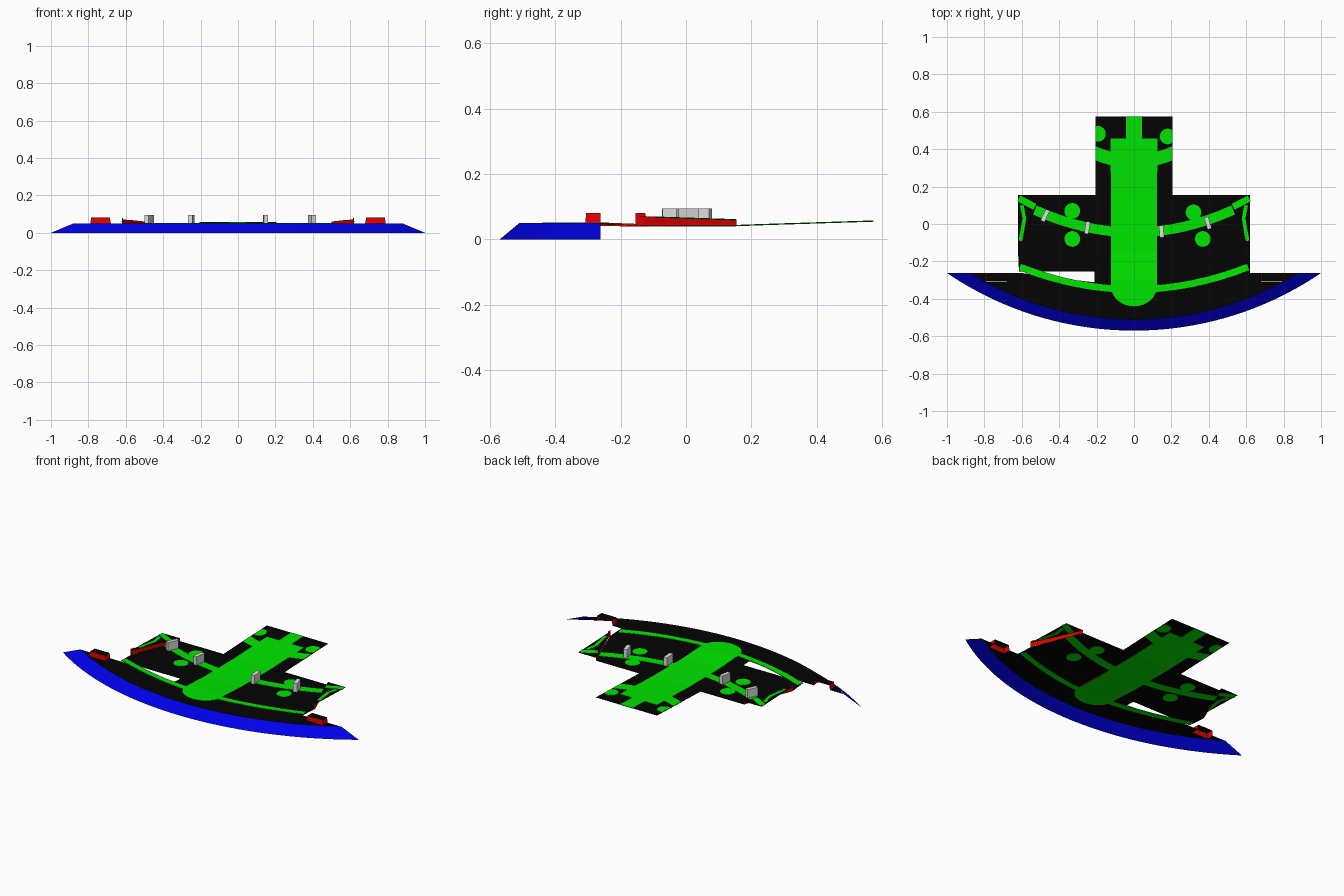
import bpy, bmesh, math
from mathutils import Vector

cube = bpy.data.objects.get("Cube")
if cube:
    bpy.data.objects.remove(cube)


def material(name, rgb):
    m = bpy.data.materials.new(name)
    m.use_nodes = True
    m.diffuse_color = (*rgb, 1)
    bsdf = next(n for n in m.node_tree.nodes if n.type == 'BSDF_PRINCIPLED')
    bsdf.inputs["Base Color"].default_value = (*rgb, 1)
    return m


BLACK = material("black", (.001, .001, .001))
GREEN = material("green", (0, .83, 0))
BLUE = material("blue", (0, 0, .8))
RED = material("red", (.75, 0, 0))
GREY = material("light grey", (.75, .75, .75))

HEIGHTS = [(-.3, .05), (-.15, .042), (.15, .042), (.23, .045), (.575, .056)]


def deck_z(y):
    """Height of the main deck along its length."""
    if y <= HEIGHTS[0][0]:
        return HEIGHTS[0][1]
    for (y0, z0), (y1, z1) in zip(HEIGHTS, HEIGHTS[1:]):
        if y <= y1:
            return z0 + (z1 - z0) * (y - y0) / (y1 - y0)
    return HEIGHTS[-1][1]


def pod_z(y):
    """Height of the raised side pods."""
    return .07 - .01 * (y + .15) / .3


def finish(bm, name, mat, thick=0):
    me = bpy.data.meshes.new(name)
    bm.to_mesh(me)
    bm.free()
    me.materials.append(mat)
    ob = bpy.data.objects.new(name, me)
    bpy.context.collection.objects.link(ob)
    if thick:
        mod = ob.modifiers.new("thickness", 'SOLIDIFY')
        mod.thickness, mod.offset = thick, 0
    return ob


def plate(name, outline, mat, height=deck_z, thick=.004):
    """Thin plate with a flat outline, draped on a height profile."""
    bm = bmesh.new()
    bm.faces.new([bm.verts.new((x, y, 0)) for x, y in outline])
    bm.normal_update()
    bmesh.ops.triangulate(bm, faces=bm.faces[:])
    for y, _ in HEIGHTS[:-1]:
        bmesh.ops.bisect_plane(bm, geom=bm.verts[:] + bm.edges[:] + bm.faces[:],
                               plane_co=(0, y, 0), plane_no=(0, 1, 0))
    bm.normal_update()
    bmesh.ops.reverse_faces(bm, faces=[f for f in bm.faces if f.normal.z < 0])
    for v in bm.verts:
        v.co.z = height(v.co.y)
    return finish(bm, name, mat, thick)


def band(name, path, width, height=deck_z):
    """Green stripe of constant width along a path."""
    pts = [Vector(p) for p in path]
    left, right = [], []
    for i, p in enumerate(pts):
        d = (pts[min(i + 1, len(pts) - 1)] - pts[max(i - 1, 0)]).normalized()
        n = Vector((-d.y, d.x)) * width / 2
        left.append(p + n)
        right.append(p - n)
    return plate(name, left + right[::-1], GREEN, height)


def curve(half, y_end, y_mid, n=16):
    """Shallow bow from -half to half."""
    return [(half * t, y_mid + (y_end - y_mid) * t * t)
            for t in (2 * i / n - 1 for i in range(n + 1))]


def arc(half, y_end, y_mid, n=64):
    sag = y_end - y_mid
    r = (half * half + sag * sag) / (2 * sag)
    a = math.asin(half / r)
    return [(r * math.sin(a * t), y_mid + r - r * math.cos(a * t))
            for t in (2 * i / n - 1 for i in range(n + 1))]


def strip(name, low, high, mat):
    """Open wall between two 3D paths."""
    bm = bmesh.new()
    a = [bm.verts.new(p) for p in low]
    b = [bm.verts.new(p) for p in high]
    for i in range(len(a) - 1):
        bm.faces.new((a[i], a[i + 1], b[i + 1], b[i]))
    return finish(bm, name, mat)


# Sloped front rim
outer, inner = arc(1, -.262, -.57), arc(.88, -.262, -.51)
rim = strip("front_rim", [(x, y, 0) for x, y in outer],
            [(x, y, .05) for x, y in inner], BLUE)
rim.data.shade_smooth()

# Deck: front apron, wings and tail, with openings for the raised pods
right_side = [(.79, -.262), (.79, -.31), (.68, -.31), (.68, -.262), (.62, -.262),
              (.62, -.15), (.5, .155), (.207, .155), (.207, .575)]
left_side = [(-x, y) for x, y in right_side[::-1]]
slot = [(-.615, -.255), (-.21, -.255), (-.21, -.312), (-.4, -.29), (-.6, -.262)]
deck = inner + right_side + left_side[:4] + slot + left_side[5:]
plate("deck", deck, BLACK, thick=.001)

# Central stripe with a rounded nose and a narrow tail
nose = [(.122 * math.cos(a), -.335 - .105 * math.sin(a))
        for a in (math.pi * i / 16 for i in range(17))]
plate("central_stripe", nose + [(-.125, .458), (-.042, .458), (-.042, .574),
                                (.042, .574), (.042, .458), (.125, .458)], GREEN)

# Curved stripes
plate("rear_stripe", curve(.206, .417, .37) + curve(.206, .34, .3)[::-1], GREEN)
band("middle_stripe", curve(.53, .075, -.045), .052)
band("front_stripe", curve(.61, -.23, -.35), .036)

# Round spots, trimmed at the tail edge
for i, (cx, cy) in enumerate([(-.33, .07), (-.33, -.08), (.318, .062), (.368, -.08),
                              (-.193, .482), (.18, .468)]):
    ring = [(cx + .042 * math.cos(math.tau * k / 24), cy + .042 * math.sin(math.tau * k / 24))
            for k in range(24)]
    if cy > .3:
        ring = [(max(-.205, min(.205, x)), y) for x, y in ring]
        ring = [p for k, p in enumerate(ring) if abs(p[0]) < .205
                or abs(ring[k - 1][0]) < .205 or abs(ring[(k + 1) % 24][0]) < .205]
    plate(f"spot_{i + 1}", ring, GREEN)

for s, side in ((1, "left"), (-1, "right")):
    # Raised side pod: slanted wall with a dark triangular top
    wall = [(.62, -.155, .08), (.615, -.125, .08), (.614, -.123, .07),
            (.56, 0, .067), (.5, .155, .06)]
    strip(f"{side}_pod_wall", [(s * x, y, .041) for x, y, z in wall],
          [(s * x, y, z) for x, y, z in wall], RED)
    plate(f"{side}_pod_top", [(s * .62, -.15), (s * .62, .155), (s * .5, .155)],
          BLACK, pod_z, .001)
    band(f"{side}_pod_stripe", [(s * .53, .092), (s * .565, .11), (s * .616, .137)], .035, pod_z)
    band(f"{side}_pod_mark", [(s * .6, .1), (s * .586, .03), (s * .607, -.09)], .02, pod_z)

    # Front pod: three walls, open at the back, dark top
    base = [(.68, -.262), (.68, -.308), (.79, -.308), (.79, -.262)]
    top = [(.685, -.262), (.685, -.306), (.785, -.306), (.785, -.262)]
    strip(f"{side}_front_pod_wall", [(s * x, y, .049) for x, y in base],
          [(s * x, y, .08) for x, y in top], RED)
    plate(f"{side}_front_pod_top", [(s * x, y) for x, y in top], BLACK, lambda y: .08, .001)

# Thin ridges beside the central stripe
strip("side_ridge", [(.128, -.29, .041), (.128, -.09, .039)],
      [(.128, -.29, .053), (.128, -.09, .045)], RED)
strip("cross_ridge", [(.13, -.25, .045), (.3, -.225, .044)],
      [(.13, -.25, .051), (.3, -.225, .05)], RED)

# Upright blocks on the middle stripe
for i, (x, y, tilt) in enumerate([(-.475, .045, -.45), (-.25, -.02, -.15),
                                  (.147, -.04, .08), (.395, .005, .3)]):
    bm = bmesh.new()
    bmesh.ops.create_cube(bm, size=1)
    bmesh.ops.scale(bm, vec=(.023, .066, .053), verts=bm.verts[:])
    ob = finish(bm, f"upright_block_{i + 1}", GREY)
    ob.location = (x, y, .0685)
    ob.rotation_euler.z = tilt
